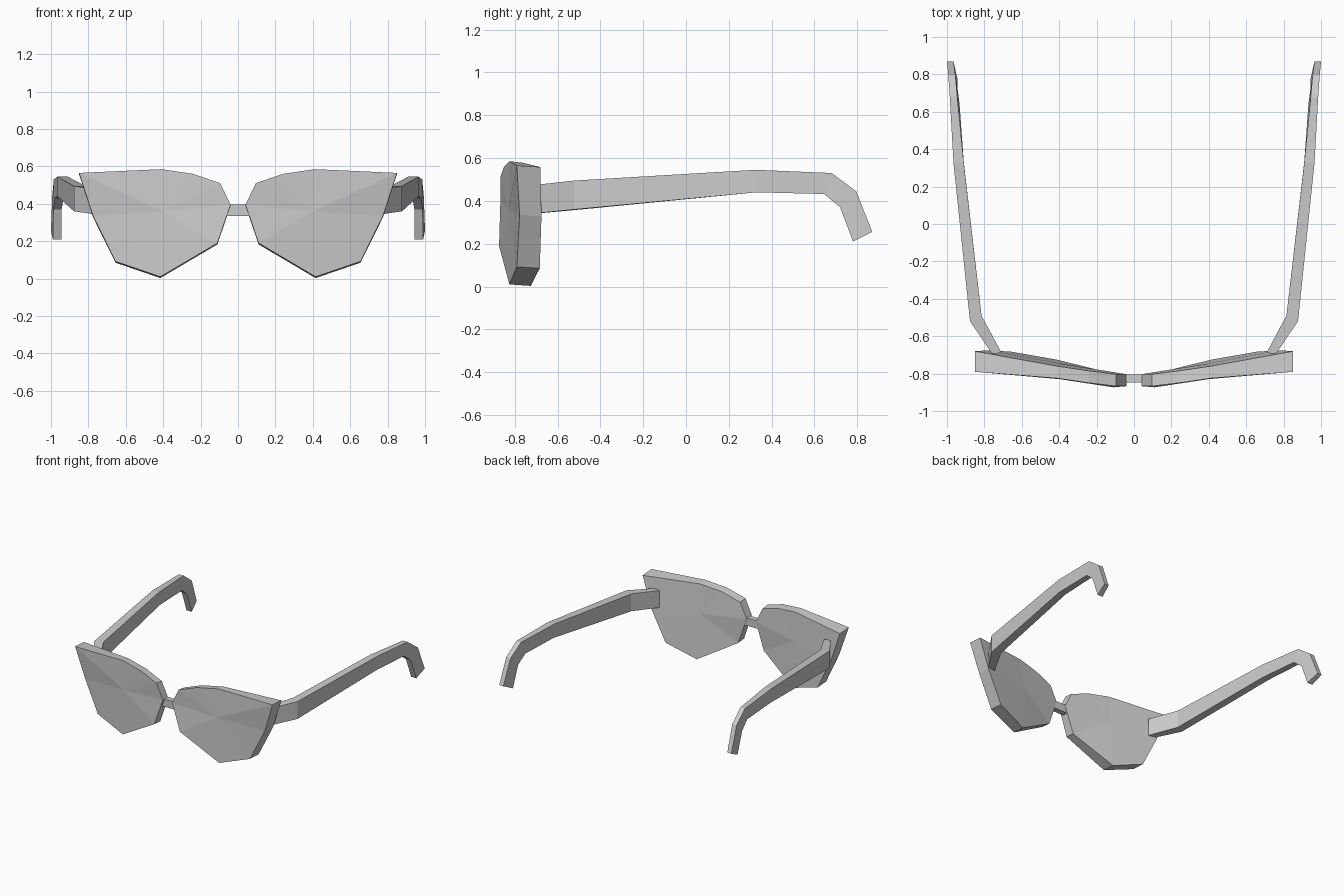
import bpy, bmesh

if "Cube" in bpy.data.objects:
    bpy.data.objects.remove(bpy.data.objects["Cube"])


def make_object(name, verts, faces, mirrored=True):
    mesh = bpy.data.meshes.new(name)
    mesh.from_pydata(verts, [], faces)
    bm = bmesh.new()
    bm.from_mesh(mesh)
    bmesh.ops.recalc_face_normals(bm, faces=bm.faces)
    bm.to_mesh(mesh)
    bm.free()
    obj = bpy.data.objects.new(name, mesh)
    bpy.context.collection.objects.link(obj)
    if mirrored:
        obj.modifiers.new("mirror", 'MIRROR').use_clip = False
    return obj


def loft(name, rings, mirrored=True, fan_caps=False):
    """Skin equal-sized rings of points, closing both ends."""
    n = len(rings[0])
    verts = [p for ring in rings for p in ring]
    faces = []
    for r in range(len(rings) - 1):
        for i in range(n):
            j = (i + 1) % n
            faces.append((r * n + i, r * n + j, (r + 1) * n + j, (r + 1) * n + i))
    for start in (0, (len(rings) - 1) * n):
        ids = list(range(start, start + n))
        if fan_caps:
            centre = len(verts)
            verts.append(tuple(sum(verts[i][k] for i in ids) / n for k in range(3)))
            faces += [(ids[i], ids[(i + 1) % n], centre) for i in range(n)]
        else:
            faces.append(ids)
    return make_object(name, verts, faces, mirrored)


# Lenses: outline as x, z, front y, back y
outline = [
    (0.85, 0.565, -0.79, -0.68), (0.41, 0.585, -0.825, -0.76),
    (0.24, 0.56, -0.85, -0.785), (0.095, 0.51, -0.867, -0.803),
    (0.04, 0.395, -0.867, -0.803), (0.11, 0.19, -0.873, -0.80),
    (0.415, 0.01, -0.825, -0.725), (0.655, 0.092, -0.79, -0.683),
    (0.775, 0.335, -0.777, -0.675),
]
front = [(x, yf, z) for x, z, yf, yb in outline]
back = [(x, yb, max(0, z - 0.007)) for x, z, yf, yb in outline]
loft("lens", [front, back], fan_caps=True)

# Bridge between the lenses
loft("bridge", [[(s * 0.045, -0.848, 0.395), (s * 0.045, -0.805, 0.395),
                 (s * 0.065, -0.805, 0.335), (s * 0.065, -0.848, 0.335)]
                for s in (-1, 1)], mirrored=False)

# Temple arms: inner x, outer x, top (y, z), bottom (y, z), inward lean, inner y shift
stations = [
    (0.71, 0.755, -0.70, 0.475, -0.70, 0.342, 0.0, 0.015),
    (0.815, 0.877, -0.52, 0.495, -0.52, 0.36, 0.0, 0.03),
    (0.91, 0.965, 0.325, 0.545, 0.33, 0.44, 0.0, 0.0),
    (0.945, 0.985, 0.68, 0.53, 0.645, 0.432, 0.012, 0.0),
    (0.955, 0.993, 0.795, 0.445, 0.72, 0.37, 0.012, 0.0),
    (0.965, 1.0, 0.87, 0.255, 0.78, 0.21, 0.02, 0.0),
]
rings = [[(xi, yt + d, zt), (xo, yt, zt), (xo - lean / 2, yb, zb), (xi - lean, yb + d, zb)]
         for xi, xo, yt, zt, yb, zb, lean, d in stations]
loft("temple_arm", rings)
